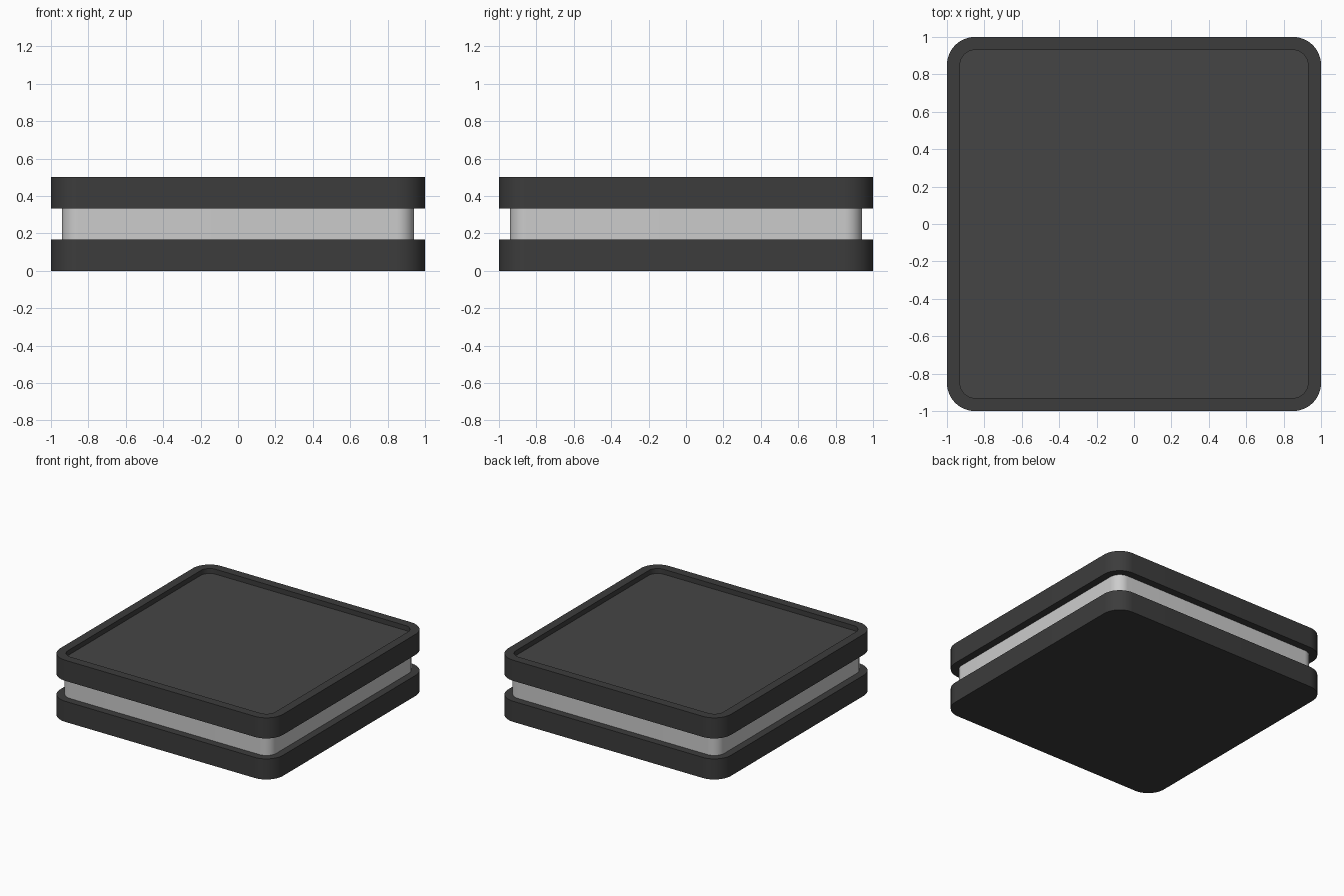
import bpy, bmesh
from math import pi, cos, sin, radians

if "Cube" in bpy.data.objects:
    bpy.data.objects.remove(bpy.data.objects["Cube"])

SEG = 12  # segments per rounded corner


def material(name, v):
    m = bpy.data.materials.new(name)
    m.diffuse_color = (v, v, v, 1)
    m.use_nodes = True
    m.node_tree.nodes["Principled BSDF"].inputs["Base Color"].default_value = m.diffuse_color
    return m


def outline(half, radius):
    """Rounded square, counter-clockwise."""
    pts = []
    for q in range(4):
        mid = pi / 4 + q * pi / 2
        cx = (half - radius) * (1 if cos(mid) > 0 else -1)
        cy = (half - radius) * (1 if sin(mid) > 0 else -1)
        for i in range(SEG + 1):
            a = q * pi / 2 + i * pi / 2 / SEG
            pts.append((cx + radius * cos(a), cy + radius * sin(a)))
    return pts


def slab(name, profile, mats=()):
    """Stack rounded-square rings (half width, corner radius, z) and cap both ends."""
    bm = bmesh.new()
    rings = [[bm.verts.new((x, y, z)) for x, y in outline(h, r)] for h, r, z in profile]
    for a, b in zip(rings, rings[1:]):
        n = len(a)
        for i in range(n):
            j = (i + 1) % n
            bm.faces.new((a[i], a[j], b[j], b[i]))
    bm.faces.new(rings[0][::-1])
    top = bm.faces.new(rings[-1])
    top.material_index = max(len(mats) - 1, 0)
    me = bpy.data.meshes.new(name)
    bm.to_mesh(me)
    bm.free()
    for m in mats:
        me.materials.append(m)
    ob = bpy.data.objects.new(name, me)
    bpy.context.collection.objects.link(ob)
    bpy.ops.object.select_all(action='DESELECT')
    ob.select_set(True)
    bpy.context.view_layer.objects.active = ob
    bpy.ops.object.shade_smooth_by_angle(angle=radians(30))
    return ob


dark = material("dark_shell", 0.045)
panel = material("dark_panel", 0.06)

# Bottom plate
slab("bottom_plate", [(1, 0.15, 0), (1, 0.15, 0.167)], [dark])
# Inset light band between the plates
slab("middle_band", [(0.94, 0.09, 0.167), (0.94, 0.09, 0.333)])
# Top plate with raised rim and recessed panel
slab("top_plate", [(1, 0.15, 0.333), (1, 0.15, 0.5),
                   (0.93, 0.08, 0.5), (0.93, 0.08, 0.46)], [dark, panel])
